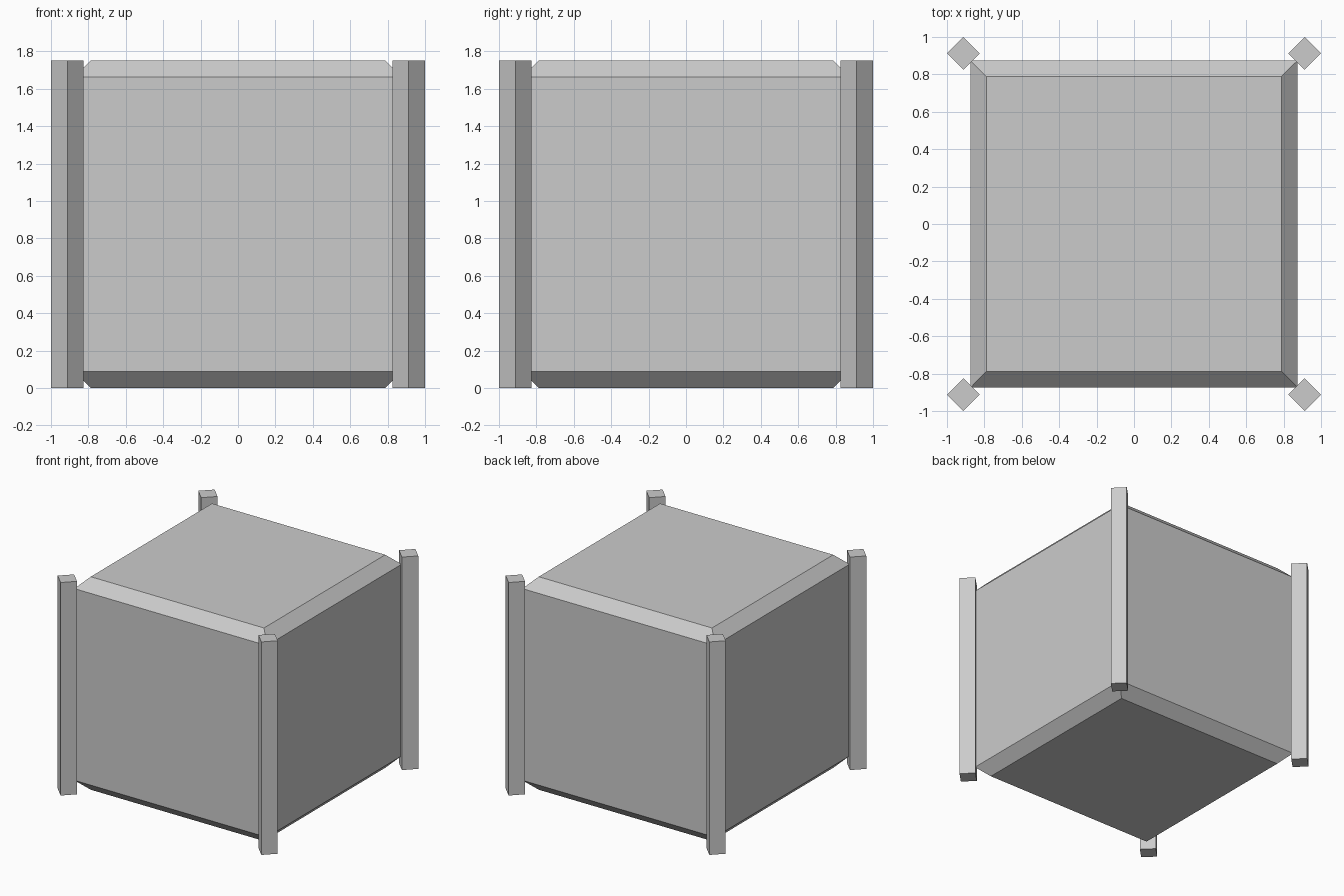
import bpy, bmesh

if "Cube" in bpy.data.objects:
    bpy.data.objects.remove(bpy.data.objects["Cube"])

H = 1.75        # overall height
HALF = 0.875    # half width of the box
CH = 0.0875     # chamfer size and post half diagonal
POST = 0.9125   # post centre offset

SQUARE = [(-1, -1), (1, -1), (1, 1), (-1, 1)]
DIAMOND = [(0, -1), (1, 0), (0, 1), (-1, 0)]


def loft(name, shape, profile, cx=0, cy=0):
    """Closed solid made from scaled copies of a section at (scale, z) levels."""
    bm = bmesh.new()
    rings = [[bm.verts.new((cx + x * s, cy + y * s, z)) for x, y in shape]
             for s, z in profile]
    n = len(shape)
    for a, b in zip(rings, rings[1:]):
        for i in range(n):
            j = (i + 1) % n
            bm.faces.new((a[i], a[j], b[j], b[i]))
    bm.faces.new(rings[0][::-1])
    bm.faces.new(rings[-1])
    mesh = bpy.data.meshes.new(name)
    bm.to_mesh(mesh)
    bm.free()
    obj = bpy.data.objects.new(name, mesh)
    bpy.context.collection.objects.link(obj)
    return obj


# Box with chamfered top and bottom rims
loft("box_body", SQUARE, [(HALF - CH, 0), (HALF, CH), (HALF, H - CH), (HALF - CH, H)])

# Square corner posts turned 45 degrees
for sx, side in ((-1, "left"), (1, "right")):
    for sy, end in ((-1, "front"), (1, "back")):
        loft(f"{end}_{side}_post", DIAMOND, [(CH, 0), (CH, H)], sx * POST, sy * POST)
